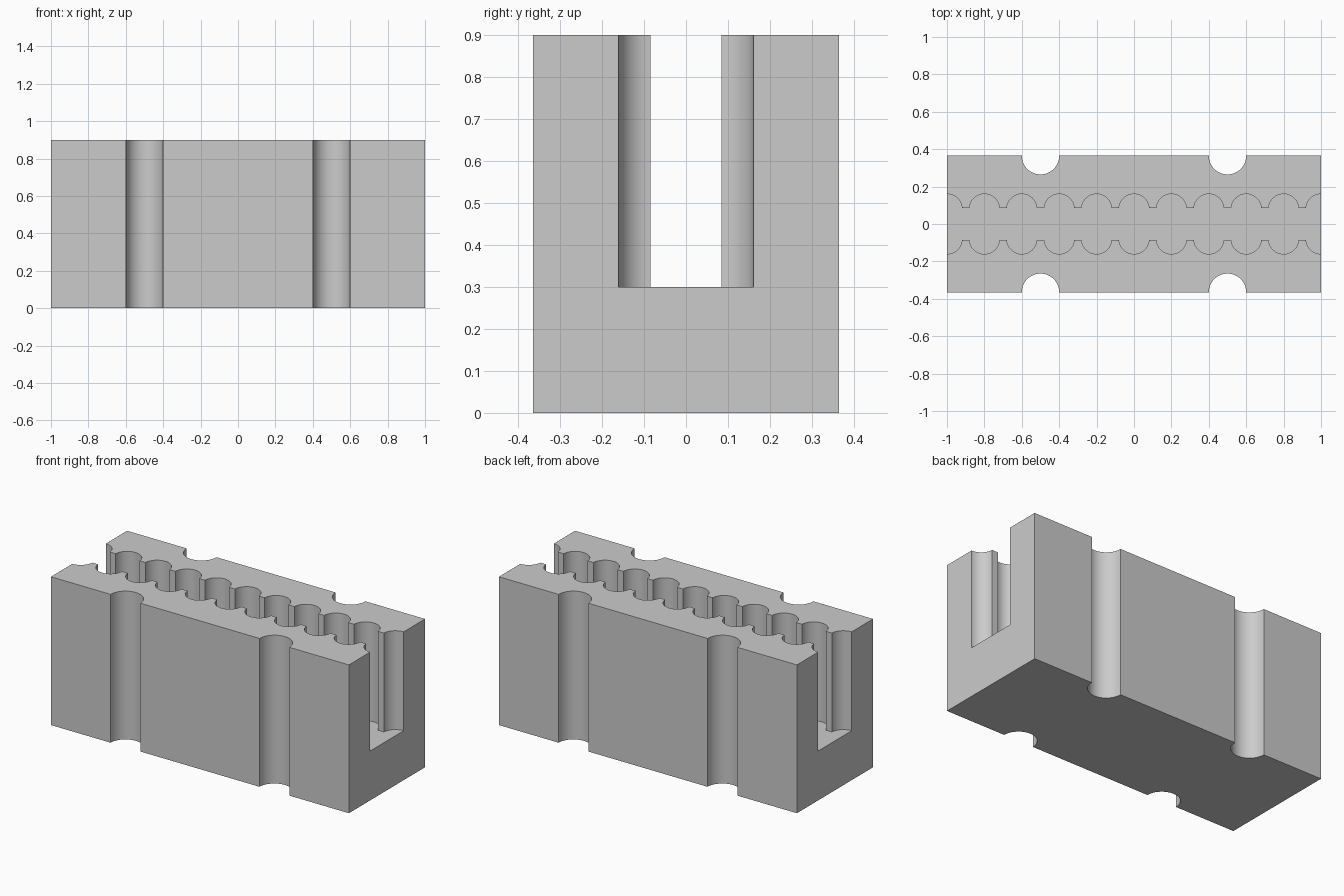
import bpy, bmesh, math

default = bpy.data.objects.get("Cube")
if default:
    bpy.data.objects.remove(default, do_unlink=True)

HALF_WIDTH = 0.365
HEIGHT = 0.9
FLOOR = 0.3
SEGMENTS = 24

grey = bpy.data.materials.new("light_grey")
grey.use_nodes = True
grey.diffuse_color = (0.6, 0.6, 0.6, 1)
grey.node_tree.nodes["Principled BSDF"].inputs["Base Color"].default_value = (0.6, 0.6, 0.6, 1)


def prism(name, outline, bottom, top):
    """Extrude a counter-clockwise outline between two heights."""
    bm = bmesh.new()
    face = bm.faces.new([bm.verts.new((x, y, bottom)) for x, y in outline])
    new = bmesh.ops.extrude_face_region(bm, geom=[face])["geom"]
    verts = [v for v in new if isinstance(v, bmesh.types.BMVert)]
    bmesh.ops.translate(bm, verts=verts, vec=(0, 0, top - bottom))
    bmesh.ops.recalc_face_normals(bm, faces=bm.faces)
    mesh = bpy.data.meshes.new(name)
    bm.to_mesh(mesh)
    bm.free()
    mesh.materials.append(grey)
    obj = bpy.data.objects.new(name, mesh)
    bpy.context.collection.objects.link(obj)
    return obj


def arc(cx, cy, radius, start, end, steps):
    angles = [start + (end - start) * i / steps for i in range(steps + 1)]
    return [(cx + radius * math.cos(a), cy + radius * math.sin(a)) for a in angles]


# Solid block
block = prism("slotted_block",
              [(-1, -HALF_WIDTH), (1, -HALF_WIDTH), (1, HALF_WIDTH), (-1, HALF_WIDTH)],
              0, HEIGHT)

# Scalloped central slot, open at the top and at both ends
LAND, RADIUS, CENTRE = 0.0845, 0.0805, 0.08
lip = math.asin((LAND - CENTRE) / RADIUS)
back_edge = []
for i in range(5, -6, -1):
    back_edge += arc(i * 0.2, CENTRE, RADIUS, lip, math.pi - lip, SEGMENTS)
front_edge = [(-x, -y) for x, y in back_edge]
cutters = [prism("slot_cutter", back_edge + front_edge, FLOOR, HEIGHT + 0.1)]

# Round vertical grooves on the front and back
for x in (-0.5, 0.5):
    for y in (-HALF_WIDTH, HALF_WIDTH):
        circle = arc(x, y, 0.1, 0, 2 * math.pi, 2 * SEGMENTS)[:-1]
        cutters.append(prism("groove_cutter", circle, -0.1, HEIGHT + 0.1))

for cutter in cutters:
    cutter.hide_render = True
    cut = block.modifiers.new("cut", "BOOLEAN")
    cut.operation = "DIFFERENCE"
    cut.solver = "EXACT"
    cut.object = cutter

# Apply the cuts and drop the helpers
bpy.ops.object.select_all(action="DESELECT")
block.select_set(True)
bpy.context.view_layer.objects.active = block
for modifier in list(block.modifiers):
    bpy.ops.object.modifier_apply(modifier=modifier.name)
for cutter in cutters:
    bpy.data.objects.remove(cutter, do_unlink=True)

bpy.ops.object.shade_smooth_by_angle(angle=math.radians(30))
